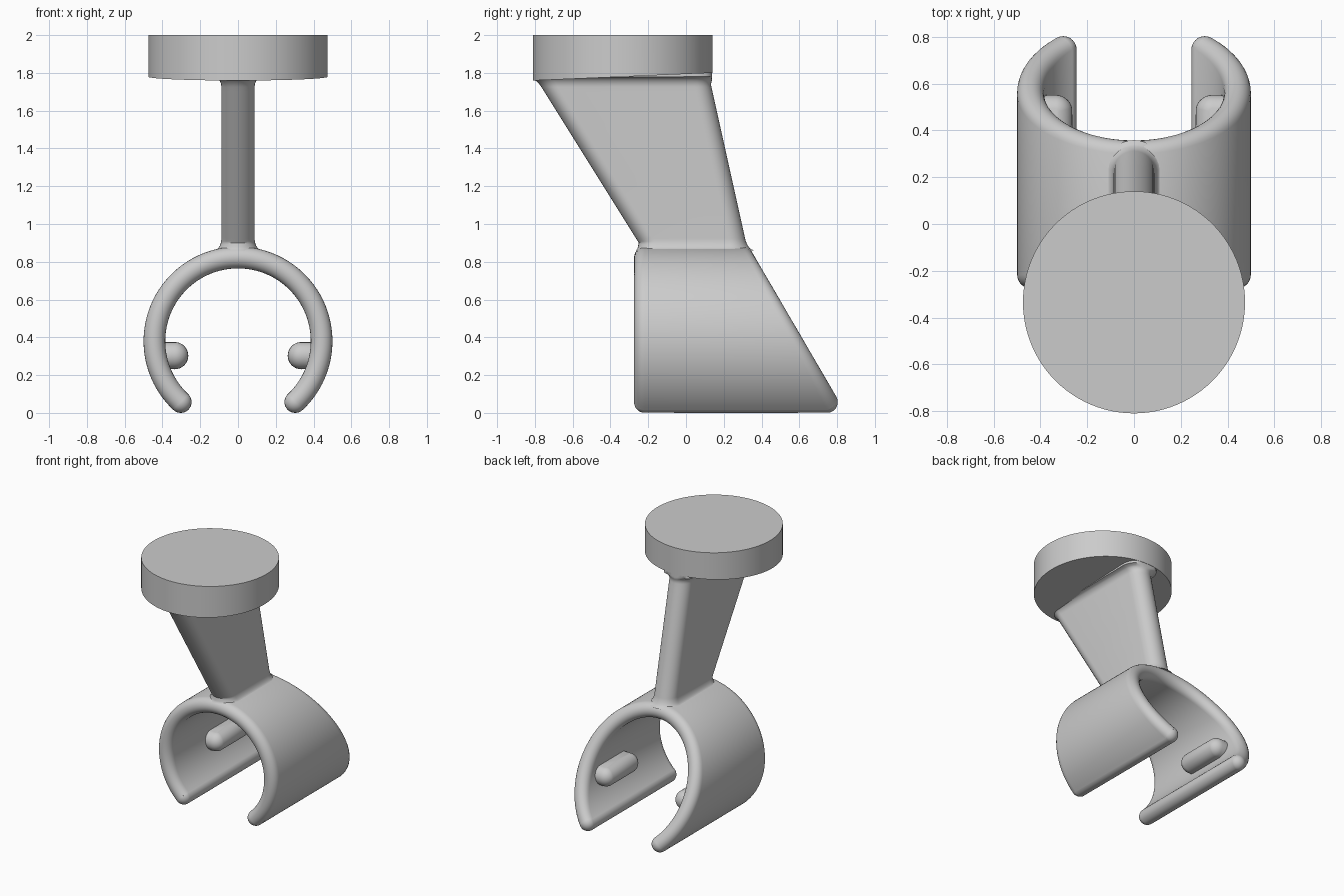
import bpy, bmesh, math
from mathutils import Vector

if "Cube" in bpy.data.objects:
    bpy.data.objects.remove(bpy.data.objects["Cube"])

grey = bpy.data.materials.new("plain_grey")
grey.use_nodes = True
COL = (0.6, 0.6, 0.6, 1)
grey.diffuse_color = COL
grey.node_tree.nodes["Principled BSDF"].inputs["Base Color"].default_value = COL

AXIS_Z, MID_R, HALF_T = 0.38, 0.4425, 0.0575   # clip ring
FRONT_Y, SLOPE = -0.2175, 0.583
DISC_Y, DISC_R = -0.335, 0.475


def finish(name, bm, angle=40):
    bmesh.ops.recalc_face_normals(bm, faces=bm.faces)
    me = bpy.data.meshes.new(name)
    bm.to_mesh(me)
    bm.free()
    ob = bpy.data.objects.new(name, me)
    bpy.context.collection.objects.link(ob)
    me.materials.append(grey)
    bpy.context.view_layer.objects.active = ob
    for o in bpy.context.selected_objects:
        o.select_set(False)
    ob.select_set(True)
    bpy.ops.object.shade_smooth_by_angle(angle=math.radians(angle))
    return ob


def loft(name, loops, angle=40):
    """Skin a list of equal closed loops and cap both ends."""
    bm = bmesh.new()
    rings = [[bm.verts.new(p) for p in loop] for loop in loops]
    n = len(rings[0])
    for a, b in zip(rings, rings[1:]):
        for i in range(n):
            j = (i + 1) % n
            bm.faces.new((a[i], a[j], b[j], b[i]))
    bm.faces.new(rings[0])
    bm.faces.new(rings[-1])
    return finish(name, bm, angle)


def back_y(z):
    """Centre of the rounded rear edge at height z."""
    return 0.300 + SLOPE * (0.8225 - z)


# Clip: rounded slab swept round the open ring, rear edge slanted
TIP = math.asin((AXIS_Z - 0.0575) / MID_R)
loops = []
STEPS, ARC = 96, 12
for s in range(STEPS + 1):
    a = -TIP + (math.pi + 2 * TIP) * s / STEPS
    out = Vector((math.cos(a), 0, math.sin(a)))
    mid = out * MID_R + Vector((0, 0, AXIS_Z))
    rear = Vector((mid.x, back_y(mid.z), mid.z))
    front = Vector((mid.x, FRONT_Y, mid.z))
    along = Vector((-math.sin(a), -SLOPE * math.cos(a), math.cos(a))).normalized()
    rear_dir = out.cross(along)
    if rear_dir.y < 0:
        rear_dir.negate()
    loop = []
    for centre, first, second in ((rear, out, rear_dir), (front, -out, Vector((0, -1, 0)))):
        for i in range(ARC + 1):
            t = math.pi * i / ARC
            loop.append(centre + HALF_T * (first * math.cos(t) + second * math.sin(t)))
    loops.append(loop)
loft("clip", loops)


def stretched_ball(name, r, centre, half_len, x_out=0.0):
    """Ball drawn out along y, and sideways by x_out."""
    bm = bmesh.new()
    bmesh.ops.create_uvsphere(bm, u_segments=32, v_segments=16, radius=r)
    for v in bm.verts:
        sx = 1 if v.co.x > 1e-4 else 0
        sy = (v.co.y > 1e-4) - (v.co.y < -1e-4)
        v.co += Vector((sx * x_out * math.copysign(1, centre[0]), sy * half_len, 0)) if centre[0] > 0 \
            else Vector((-x_out if v.co.x < -1e-4 else 0, sy * half_len, 0))
        v.co += Vector(centre)
    return finish(name, bm, 60)


# Rounded lower lips and the inner locating lugs
tip_y = back_y(0.0575)
for side, sx in (("left", 1), ("right", -1)):
    stretched_ball(side + "_lip", HALF_T, (sx * MID_R * math.cos(TIP), (tip_y + FRONT_Y) / 2, 0.0575),
                   (tip_y - FRONT_Y) / 2)
    stretched_ball(side + "_lug", 0.072, (sx * 0.335, 0.35, 0.303), 0.13, 0.05)


# Stem: leaning round-ended web, flared into clip and disc
def stem_loop(z):
    low = max(0.0, (0.925 - z) / 0.065)
    high = min(1.0, max(0.0, (z - 1.725) / 0.055))
    flare_low = 0.04 * (1 - math.sqrt(max(0, 1 - min(low, 1) ** 2)))
    flare_high = 0.045 * (1 - math.sqrt(1 - high ** 2))
    w = 0.088 + flare_low + flare_high
    y0 = -0.25 - 0.625 * (z - 0.9) - flare_high
    y1 = 0.318 - 0.222 * (z - 0.9) + flare_low * 0.8 + flare_high
    if z < 0.9:
        y0 = -0.25 - flare_low * 0.4
    pts = []
    for cy, sign in ((y1 - w, 1), (y0 + w, -1)):
        for i in range(17):
            t = math.pi * i / 16
            p = Vector((sign * w * math.cos(t), cy + sign * w * math.sin(t), z))
            off = Vector((p.x, p.y - DISC_Y))
            if z > 1.7 and off.length > DISC_R - 0.002:
                off *= (DISC_R - 0.002) / off.length
                p.x, p.y = off.x, off.y + DISC_Y
            pts.append(p)
    return pts


heights = [0.86 + 0.065 * i / 8 for i in range(9)] + [1.2, 1.5, 1.7]
heights += [1.725 + 0.055 * i / 8 for i in range(9)] + [1.81]
loops = [stem_loop(z) for z in heights]


def disc_base(y):
    return 1.80 + 0.0425 * (y - 0.14)


# Keep the top of the stem inside the sloping underside of the disc
for loop in loops:
    for p in loop:
        p.z = min(p.z, disc_base(p.y) + 0.01)
loft("stem", loops)

# Mounting disc: flat top, gently sloping underside
bm = bmesh.new()
bmesh.ops.create_cone(bm, cap_ends=True, segments=96, radius1=DISC_R, radius2=DISC_R, depth=1)
for v in bm.verts:
    y = v.co.y + DISC_Y
    v.co = Vector((v.co.x, y, 2.0 if v.co.z > 0 else disc_base(y)))
finish("disc", bm, 30)
